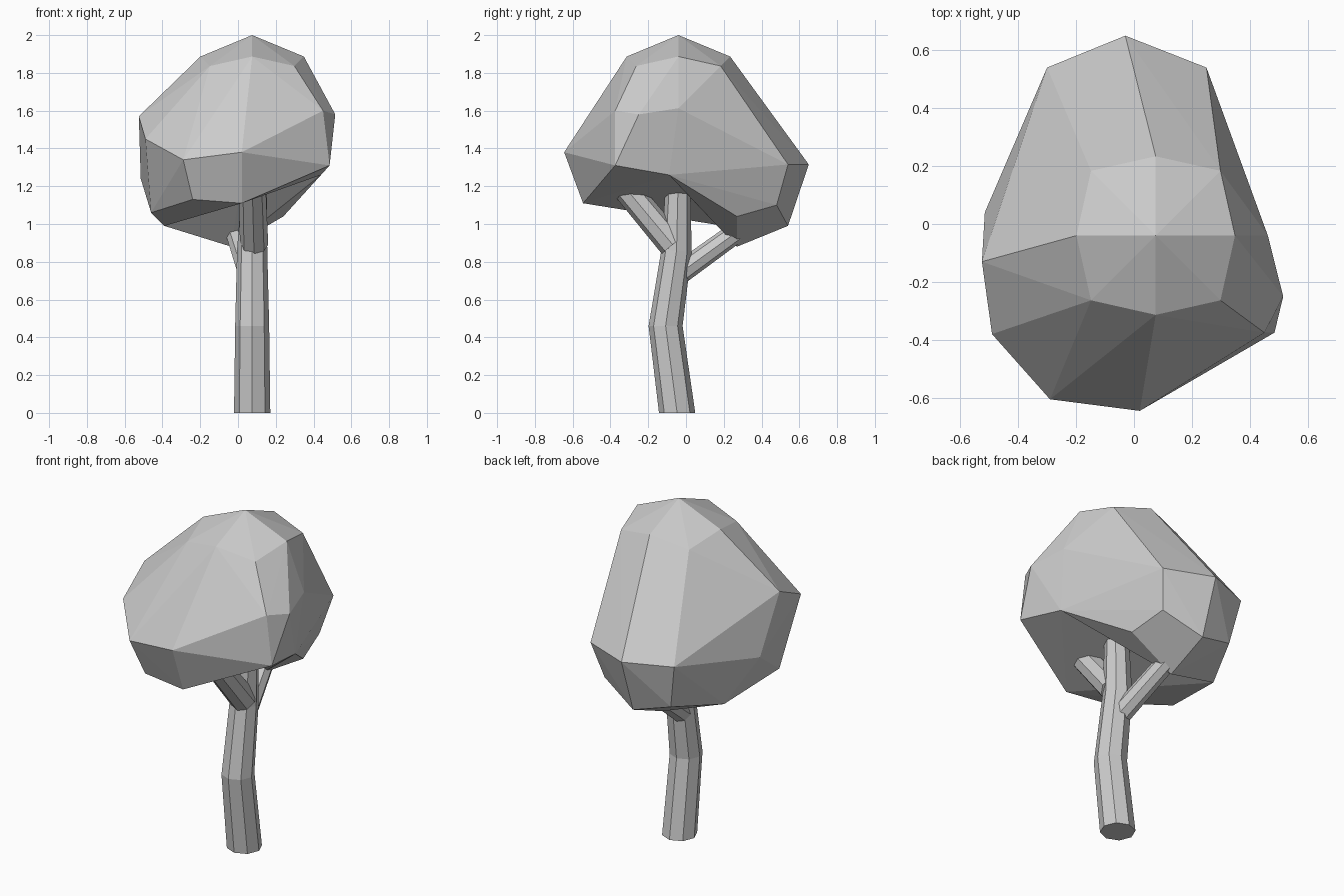
import bpy, bmesh, math
from mathutils import Vector

if "Cube" in bpy.data.objects:
    bpy.data.objects.remove(bpy.data.objects["Cube"])


def finish(name, bm):
    bmesh.ops.recalc_face_normals(bm, faces=bm.faces)
    me = bpy.data.meshes.new(name)
    bm.to_mesh(me)
    bm.free()
    ob = bpy.data.objects.new(name, me)
    bpy.context.collection.objects.link(ob)
    return ob


def tube(name, path, radii, sides=8, flat_base=False):
    """Low-poly limb swept along a path lying mostly in the y-z plane."""
    bm = bmesh.new()
    pts = [Vector(p) for p in path]
    rings = []
    for i, (p, r) in enumerate(zip(pts, radii)):
        t = (pts[min(i + 1, len(pts) - 1)] - pts[max(i - 1, 0)]).normalized()
        if flat_base and i == 0:
            t = Vector((0, 0, 1))
        v = t.cross(Vector((1, 0, 0))).normalized()
        u = v.cross(t)
        rings.append([bm.verts.new(p + r * (math.cos(a) * u + math.sin(a) * v))
                      for a in (math.tau * k / sides for k in range(sides))])
    for a, b in zip(rings, rings[1:]):
        for k in range(sides):
            n = (k + 1) % sides
            bm.faces.new((a[k], a[n], b[n], b[k]))
    bm.faces.new(rings[0])
    bm.faces.new(rings[-1])
    return finish(name, bm)


def hull(name, points):
    bm = bmesh.new()
    for p in points:
        bm.verts.new(p)
    res = bmesh.ops.convex_hull(bm, input=bm.verts)
    junk = [g for g in res["geom_interior"] + res["geom_unused"]
            if isinstance(g, bmesh.types.BMVert)]
    bmesh.ops.delete(bm, geom=list(set(junk)), context='VERTS')
    return finish(name, bm)


# Trunk and branches
tube("trunk", [(.075, -.047, 0), (.075, -.108, .46), (.075, -.05, .86), (.09, -.04, 1.3)],
     [.096, .09, .08, .062], flat_base=True)
tube("front_branch", [(.085, -.07, .89), (.075, -.37, 1.25)], [.075, .07])
tube("back_branch", [(.065, -.06, .72), (-.02, .3, .98)], [.06, .055])

# Upper half of a rounded cube, the crown's top
C, R = Vector((.075, -.04, 1.613)), .387
top = [C + R * Vector((x, y, z)).normalized()
       for x in (-1, 0, 1) for y in (-1, 0, 1) for z in (0, 1) if z or x * y == 0 and (x or y)]

# Points shared by the two leaf masses along the left and right sides
shared = [(-.525, -.13, 1.57), (-.515, .04, 1.24), (-.39, .2, .99), (.44, -.09, 1.26)]

front_pts = [(-.49, -.38, 1.45), (-.46, -.22, 1.06), (-.29, -.605, 1.34), (.02, -.645, 1.38),
             (-.24, -.53, 1.13), (.02, -.545, 1.11), (.45, -.375, 1.6),
             (.515, -.25, 1.58), (.485, -.375, 1.31)]
back_pts = [(-.03, .65, 1.315), (.25, .54, 1.315), (-.3, .54, 1.315), (.2, .48, 1.1),
            (-.03, .54, .99), (-.25, .5, 1.05), (.24, .27, 1.04), (-.035, .27, .88)]

# Leaf crown: front and back masses joined
crown = hull("crown", top + shared + front_pts)
back = hull("crown_back_helper", top + shared + back_pts)
back.hide_render = True
back.hide_set(True)
mod = crown.modifiers.new("join", 'BOOLEAN')
mod.operation = 'UNION'
mod.solver = 'EXACT'
mod.object = back
bpy.context.view_layer.objects.active = crown
crown.select_set(True)
bpy.ops.object.modifier_apply(modifier="join")
bpy.data.objects.remove(back)
